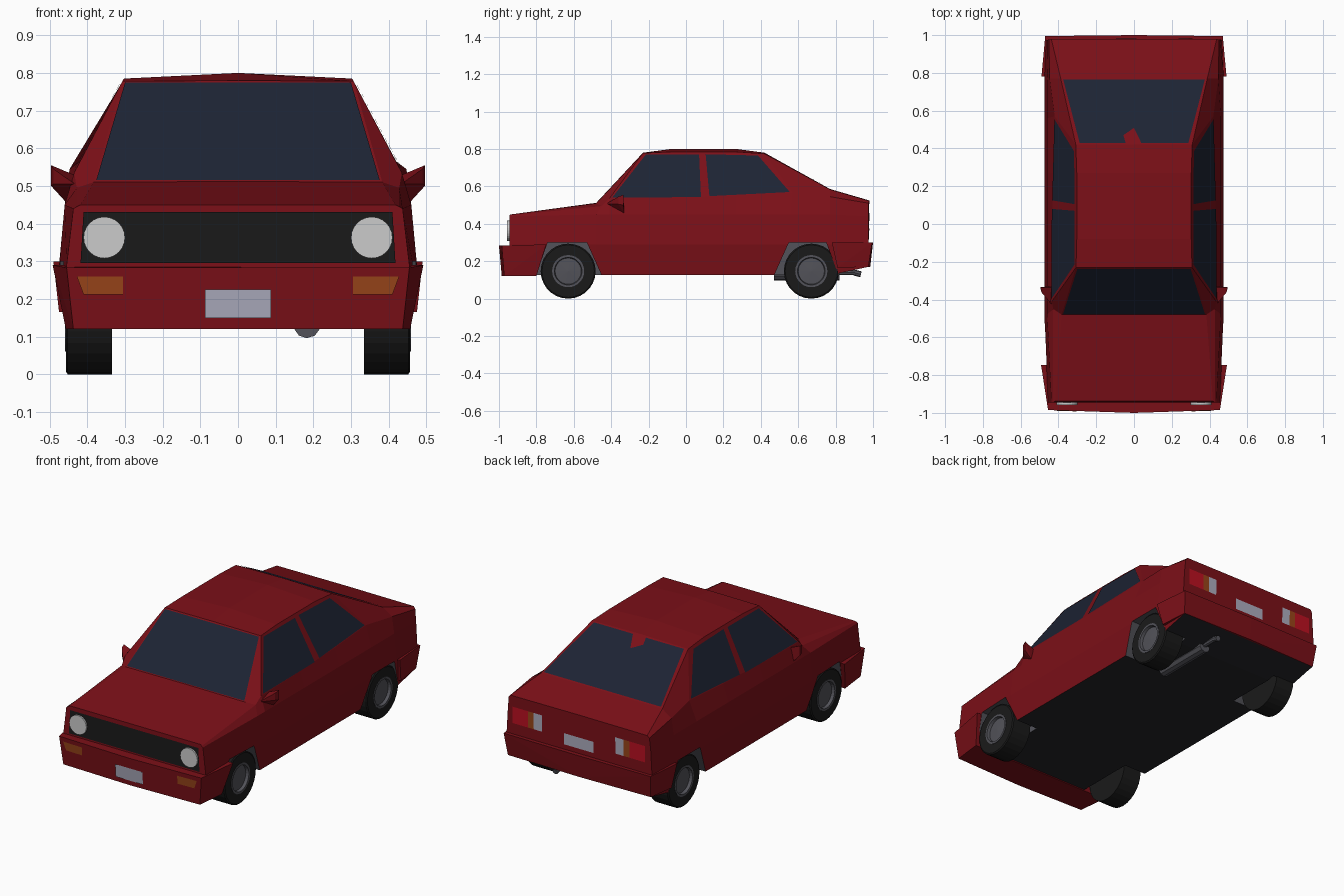
import bpy, bmesh, math
from mathutils import Vector, Matrix

if "Cube" in bpy.data.objects:
    bpy.data.objects.remove(bpy.data.objects["Cube"])


def material(name, r, g, b):
    m = bpy.data.materials.new(name)
    m.diffuse_color = (r, g, b, 1)
    m.use_nodes = True
    m.node_tree.nodes["Principled BSDF"].inputs["Base Color"].default_value = m.diffuse_color
    return m


RED = material("red_paint", .2, .005, .009)
GLASS = material("dark_glass", .012, .017, .034)
BLACK = material("black", .01, .01, .01)
UNDER = material("underside", .018, .018, .022)
GREY = material("grey_metal", .085, .085, .1)
PLATE = material("plate", .42, .42, .52)
LAMP = material("lamp", .6, .6, .6)
ORANGE = material("orange_lens", .32, .06, .01)
TAIL = material("tail_lens", .5, .005, .015)


def finish(name, bm, *mats):
    me = bpy.data.meshes.new(name)
    bm.to_mesh(me)
    bm.free()
    ob = bpy.data.objects.new(name, me)
    bpy.context.collection.objects.link(ob)
    for m in mats:
        me.materials.append(m)
    return ob


def hull(name, pts, mat):
    bm = bmesh.new()
    for p in pts:
        bm.verts.new(p)
    bmesh.ops.convex_hull(bm, input=bm.verts[:])
    bmesh.ops.dissolve_limit(bm, angle_limit=.01, verts=bm.verts[:], edges=bm.edges[:])
    bmesh.ops.recalc_face_normals(bm, faces=bm.faces[:])
    return finish(name, bm, mat)


def rod(name, a, b, r1, r2, mat, sides=12):
    a, b = Vector(a), Vector(b)
    rot = (b - a).to_track_quat('Z', 'Y').to_matrix().to_4x4()
    bm = bmesh.new()
    bmesh.ops.create_cone(bm, cap_ends=True, segments=sides, radius1=r1, radius2=r2,
                          depth=(b - a).length, matrix=Matrix.Translation((a + b) / 2) @ rot)
    return finish(name, bm, mat)


def lathe(name, profile, centre, side, mat, sides=28):
    # profile of (x, radius), spun about the x axis
    bm = bmesh.new()
    vs = [bm.verts.new((x, 0, r)) for x, r in profile]
    es = [bm.edges.new(p) for p in zip(vs, vs[1:])]
    bmesh.ops.spin(bm, geom=vs + es, cent=(0, 0, 0), axis=(1, 0, 0), angle=math.tau, steps=sides)
    bmesh.ops.remove_doubles(bm, verts=bm.verts[:], dist=1e-4)
    bmesh.ops.transform(bm, matrix=Matrix.Translation(centre) @ Matrix.Diagonal((side, 1, 1, 1)),
                        verts=bm.verts[:])
    bmesh.ops.recalc_face_normals(bm, faces=bm.faces[:])
    return finish(name, bm, mat)


def decal(name, pts, axis, sign, target, mat, gap=.004):
    # project a flat outline along one axis onto a target part
    bm = bmesh.new()
    d = Vector((0, 0, 0))
    d[axis] = sign
    vs = []
    for p in pts:
        o = list(p)
        o.insert(axis, 3 * sign)
        loc = target.ray_cast(Vector(o), -d)[1]
        vs.append(bm.verts.new(loc + d * gap))
    f = bm.faces.new(vs)
    f.normal_update()
    if f.normal.dot(d) < 0:
        f.normal_flip()
    return finish(name, bm, mat)


def box2(x0, x1, z0, z1):
    return [(x0, z0), (x1, z0), (x1, z1), (x0, z1)]


# body shell: stations along y (lower side points, belt, roof edge, crown height)
SIDE = ((.455, .125), (.475, .29), (.46, .45))
STATIONS = [
    (-.945, ((.44, .125), (.455, .29), (.437, .44)), (.428, -.944, .445), (.418, -.938, .45), .45),
    (-.48, SIDE, (.428, -.45, .495), (.383, -.48, .51), .512),
    (-.41, SIDE, (.435, -.41, .535), (.307, -.23, .778), .78),
    (-.05, SIDE, (.433, -.05, .54), (.303, -.08, .785), .80),
    (.27, SIDE, (.428, .27, .55), (.303, .27, .785), .80),
    (.56, SIDE, (.42, .57, .565), (.308, .42, .775), .78),
    (.77, SIDE, (.447, .77, .545), (.388, .77, .584), .586),
    (.975, ((.455, .17), (.465, .30), (.457, .44)), (.45, .977, .51), (.438, .98, .523), .525),
]
bm = bmesh.new()
rings = []
for y, low, belt, edge, crown in STATIONS:
    half = [(x, y, z) for x, z in low] + [belt, edge]
    pts = half + [(0, edge[1], crown)] + [(-x, v, z) for x, v, z in reversed(half)]
    rings.append([bm.verts.new(p) for p in pts])
n = len(rings[0])
for a, b in zip(rings, rings[1:]):
    for i in range(n):
        j = (i + 1) % n
        f = bm.faces.new((a[i], a[j], b[j], b[i]))
        f.material_index = 1 if j == 0 else 0
bm.faces.new(rings[0])
bm.faces.new(rings[-1])
bmesh.ops.recalc_face_normals(bm, faces=bm.faces[:])
body = finish("body", bm, RED, UNDER, GREY)

# wheel arches cut from the body
ARCHES = [[(-.81, .10), (-.74, .30), (-.53, .30), (-.44, .10)],
          [(.46, .10), (.55, .30), (.75, .30), (.825, .10)]]
bpy.context.view_layer.objects.active = body
for s in (-1, 1):
    for arch in ARCHES:
        cut = hull("arch_cutter", [(s * x, y, z) for x in (.315, .6) for y, z in arch], GREY)
        cut.hide_render = True
        mod = body.modifiers.new("arch", 'BOOLEAN')
        mod.object, mod.operation, mod.solver = cut, 'DIFFERENCE', 'EXACT'
        mod.material_mode = 'TRANSFER'
        bpy.ops.object.modifier_apply(modifier=mod.name)
        bpy.data.objects.remove(cut)

# bumpers
front_bumper = hull("front_bumper", [(s * x, y, z) for s in (-1, 1) for x, y, z in (
    (0, -1, .283), (.455, -.985, .283), (.492, -.747, .29),
    (0, -.985, .12), (.437, -.972, .12), (.457, -.80, .12))], RED)
rear_bumper = hull("rear_bumper", [(s * x, y, z) for s in (-1, 1) for x, y, z in (
    (0, 1, .30), (.47, .995, .30), (.49, .78, .30),
    (0, .985, .17), (.457, .975, .17), (.475, .81, .165))], RED)
bpy.context.view_layer.update()

# front and rear glass
decal("windshield", [(-.376, .516), (.376, .516), (.3, .774), (-.3, .774)], 1, -1, body, GLASS)
decal("rear_window", [(-.375, .765), (.375, .765), (.288, .43), (-.288, .43)], 2, 1, body, GLASS)

# grille and number plates
decal("grille", [(-.418, .295), (.418, .295), (.41, .431), (-.41, .431)], 1, -1, body, BLACK)
decal("front_plate", box2(-.087, .087, .15, .225), 1, -1, front_bumper, PLATE, .007)
decal("rear_plate", box2(-.095, .095, .33, .395), 1, 1, body, PLATE)

# paired details
for s in (-1, 1):
    def m(pts):
        return [(s * a, b) for a, b in pts]
    decal("front_side_window", [(-.395, .54), (.08, .543), (.07, .77), (-.215, .77)], 0, s, body, GLASS)
    decal("rear_side_window", [(.125, .548), (.555, .57), (.385, .765), (.105, .772)], 0, s, body, GLASS)
    rod("headlight", (s * .355, -.94, .363), (s * .355, -.957, .363), .055, .055, LAMP, 24)
    decal("indicator", m([(.305, .212), (.41, .212), (.428, .26), (.305, .26)]), 1, -1, front_bumper, ORANGE)
    for name, x0, x1, mat in (("tail_light", .325, .425, TAIL), ("rear_indicator", .288, .325, ORANGE),
                              ("reverse_light", .235, .288, PLATE)):
        decal(name, m(box2(x0, x1, .365, .46)), 1, 1, body, mat)
    # door mirror
    hull("mirror", [(s * x, y, z) for x, y, z in (
        (.496, -.335, .555), (.496, -.335, .50), (.455, -.33, .455), (.425, -.335, .525),
        (.433, -.43, .505), (.49, -.362, .545), (.49, -.362, .505))], RED)
    # wheels
    for y in (-.63, .67):
        c = (0, y, .147)
        lathe("tyre", [(.335, 0), (.335, .147), (.452, .147), (.457, .14), (.457, .085), (.43, .08)],
              c, s, BLACK)
        lathe("rim", [(.43, .086), (.459, .086), (.459, .074), (.442, .07), (.446, 0)], c, s, GREY)

# exhaust
rod("muffler", (.183, .47, .132), (.183, .82, .132), .036, .036, GREY, 10)
rod("tail_pipe", (.183, .80, .139), (.183, .915, .139), .014, .014, GREY, 8)
rod("tail_pipe_tip", (.183, .90, .139), (.183, .935, .13), .016, .016, GREY, 8)
